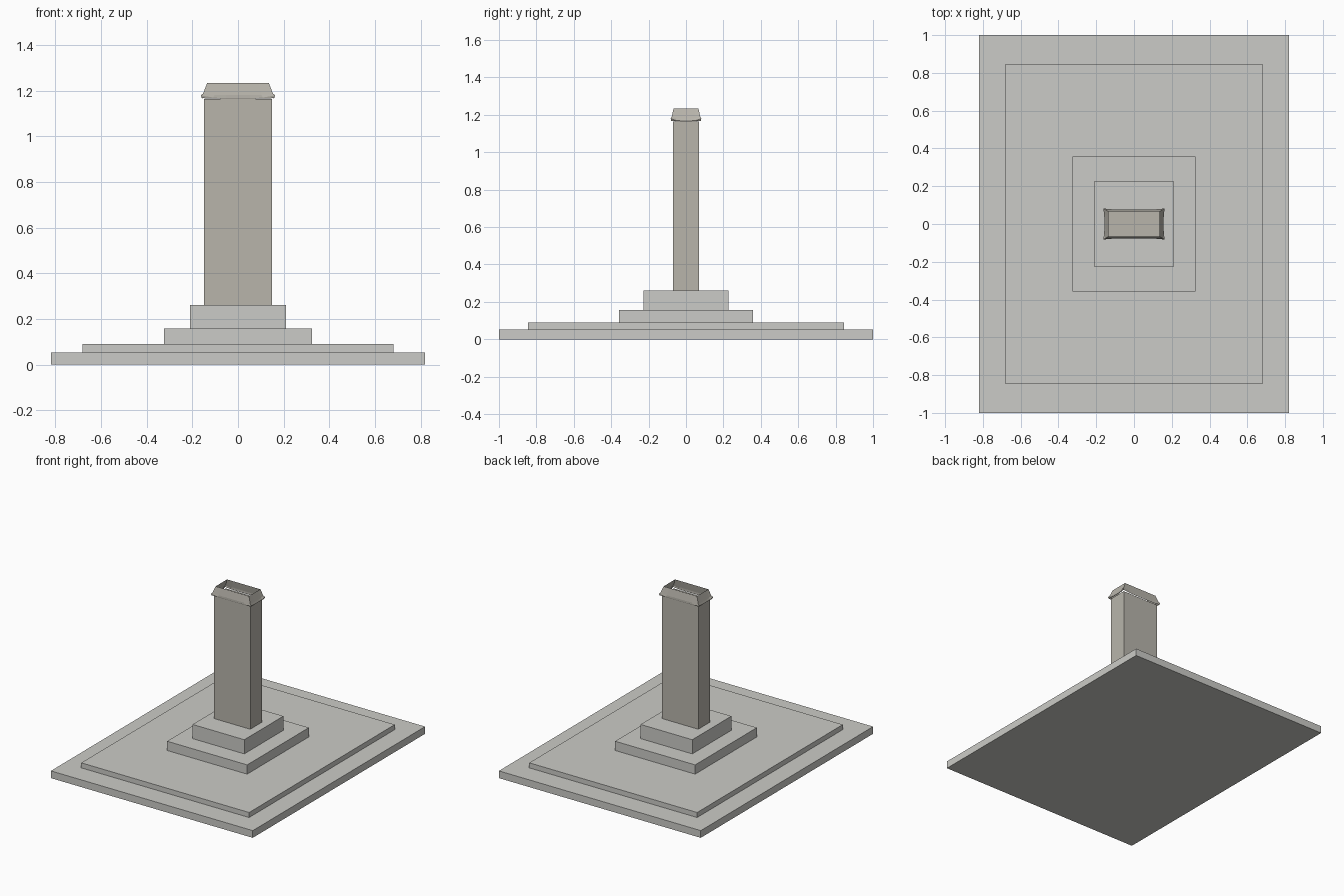
import bpy, bmesh

if "Cube" in bpy.data.objects:
    bpy.data.objects.remove(bpy.data.objects["Cube"])


def material(name, rgb):
    m = bpy.data.materials.new(name)
    m.diffuse_color = (*rgb, 1)
    m.use_nodes = True
    m.node_tree.nodes["Principled BSDF"].inputs["Base Color"].default_value = m.diffuse_color
    return m


pale = material("pale_stone", (0.60, 0.60, 0.57))
warm = material("warm_stone", (0.48, 0.46, 0.41))


def make(name, bm, mat):
    bmesh.ops.recalc_face_normals(bm, faces=bm.faces)
    me = bpy.data.meshes.new(name)
    bm.to_mesh(me)
    bm.free()
    me.materials.append(mat)
    ob = bpy.data.objects.new(name, me)
    bpy.context.collection.objects.link(ob)


def block(name, hx, hy, z0, z1, mat):
    bm = bmesh.new()
    bmesh.ops.create_cube(bm, size=1)
    for v in bm.verts:
        v.co = (v.co.x * 2 * hx, v.co.y * 2 * hy, z0 + (v.co.z + 0.5) * (z1 - z0))
    make(name, bm, mat)


# Stepped base and shaft
block("ground_slab", 0.82, 1.0, 0, 0.053, pale)
block("terrace", 0.682, 0.845, 0.053, 0.09, pale)
block("lower_step", 0.325, 0.358, 0.09, 0.158, pale)
block("upper_step", 0.21, 0.227, 0.158, 0.262, pale)
block("pillar", 0.148, 0.069, 0.262, 1.165, warm)

# Open roof cap: four sloping sides whose eaves sag in the middle
N = 6


def ring(bm, hx, hy, z, sag, pull):
    corners = [(-hx, -hy), (hx, -hy), (hx, hy), (-hx, hy)]
    verts = []
    for i in range(4):
        a, b = corners[i], corners[(i + 1) % 4]
        for k in range(N):
            t = k / N
            d = 1 - (2 * t - 1) ** 4
            x, y = (a[j] + (b[j] - a[j]) * t for j in (0, 1))
            if i % 2:
                x -= pull * d * (1 if x > 0 else -1)
            else:
                y -= pull * d * (1 if y > 0 else -1)
            verts.append(bm.verts.new((x, y, z - sag * d)))
    return verts


bm = bmesh.new()
rings = [ring(bm, 0.135, 0.066, 1.235, 0, 0),
         ring(bm, 0.153, 0.077, 1.188, 0.007, 0.001),
         ring(bm, 0.163, 0.082, 1.180, 0.012, 0.006),
         ring(bm, 0.159, 0.079, 1.168, 0.003, 0.004)]
for lo, hi in zip(rings, rings[1:]):
    n = len(lo)
    for i in range(n):
        j = (i + 1) % n
        bm.faces.new((lo[i], lo[j], hi[j], hi[i]))
make("roof_cap", bm, warm)
